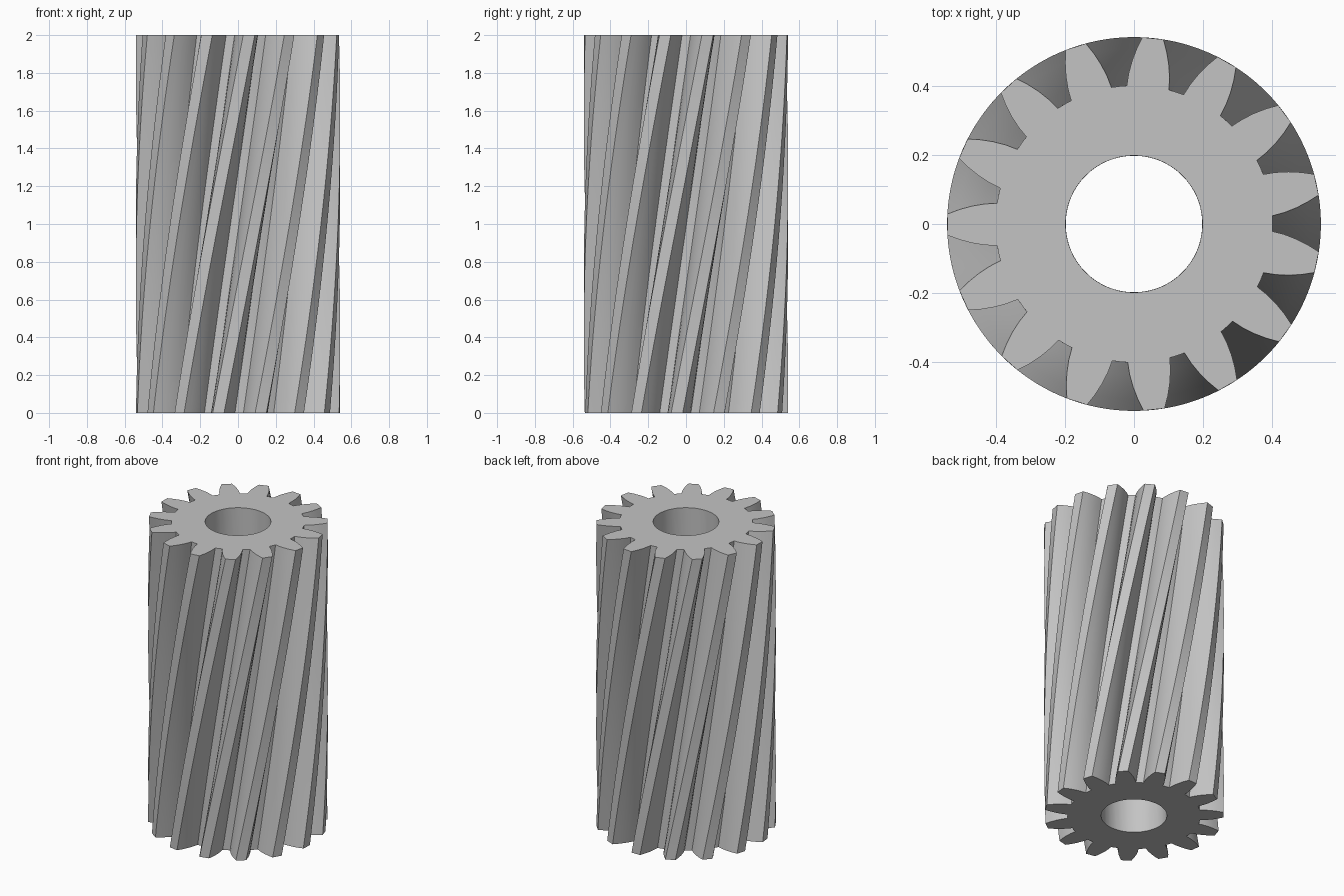
import bpy, bmesh
from math import radians, cos, sin

cube = bpy.data.objects.get("Cube")
if cube:
    bpy.data.objects.remove(cube, do_unlink=True)

TEETH = 15
HEIGHT = 2.0
SLICES = 32
TWIST = 41.3          # degrees over the full height
TOP_PHASE = 12.2      # angle of a tooth centre at the top
BORE_RADIUS = 0.198
ROOT_RADIUS = 0.401
PITCH = 360 / TEETH

# One tooth flank from root to tip: radius, half width in degrees
FLANK = [(ROOT_RADIUS, 8.8), (0.436, 7.85), (0.472, 6.5), (0.507, 4.95), (0.541, 3.25)]

# Full tooth outline in polar form, ending with the middle of the groove floor
tooth = [(r, -a) for r, a in FLANK]
tooth += [(r, a) for r, a in reversed(FLANK)]
tooth.append((ROOT_RADIUS, PITCH / 2))
outline = [(r, a + PITCH * k) for k in range(TEETH) for r, a in tooth]


def ring(bm, points, z, turn):
    """Add a closed ring of polar points at height z."""
    return [bm.verts.new((r * cos(radians(a + turn)), r * sin(radians(a + turn)), z))
            for r, a in points]


def bridge(bm, first, second):
    """Join two rings with quads."""
    n = len(first)
    for i in range(n):
        j = (i + 1) % n
        bm.faces.new((first[i], first[j], second[j], second[i]))


# Twisted toothed outside and round bore, closed by flat end faces
bm = bmesh.new()
bore = [(BORE_RADIUS, a) for r, a in outline]
outer_rings, bore_rings = [], []
for s in range(SLICES + 1):
    t = s / SLICES
    turn = TOP_PHASE - TWIST * (1 - t)
    outer_rings.append(ring(bm, outline, HEIGHT * t, turn))
    bore_rings.append(ring(bm, bore, HEIGHT * t, turn))
for rings in (outer_rings, bore_rings):
    for low, high in zip(rings, rings[1:]):
        bridge(bm, low, high)
for end in (0, -1):
    bridge(bm, outer_rings[end], bore_rings[end])
bmesh.ops.recalc_face_normals(bm, faces=bm.faces)

mesh = bpy.data.meshes.new("helical_gear")
bm.to_mesh(mesh)
bm.free()
gear = bpy.data.objects.new("helical_gear", mesh)
bpy.context.collection.objects.link(gear)

# Plain grey metal
grey = bpy.data.materials.new("grey")
grey.use_nodes = True
grey.diffuse_color = (0.55, 0.55, 0.55, 1)
grey.node_tree.nodes["Principled BSDF"].inputs["Base Color"].default_value = grey.diffuse_color
mesh.materials.append(grey)

# Smooth flanks and bore, sharp tooth edges
bpy.ops.object.select_all(action="DESELECT")
gear.select_set(True)
bpy.context.view_layer.objects.active = gear
bpy.ops.object.shade_smooth_by_angle(angle=radians(30))
